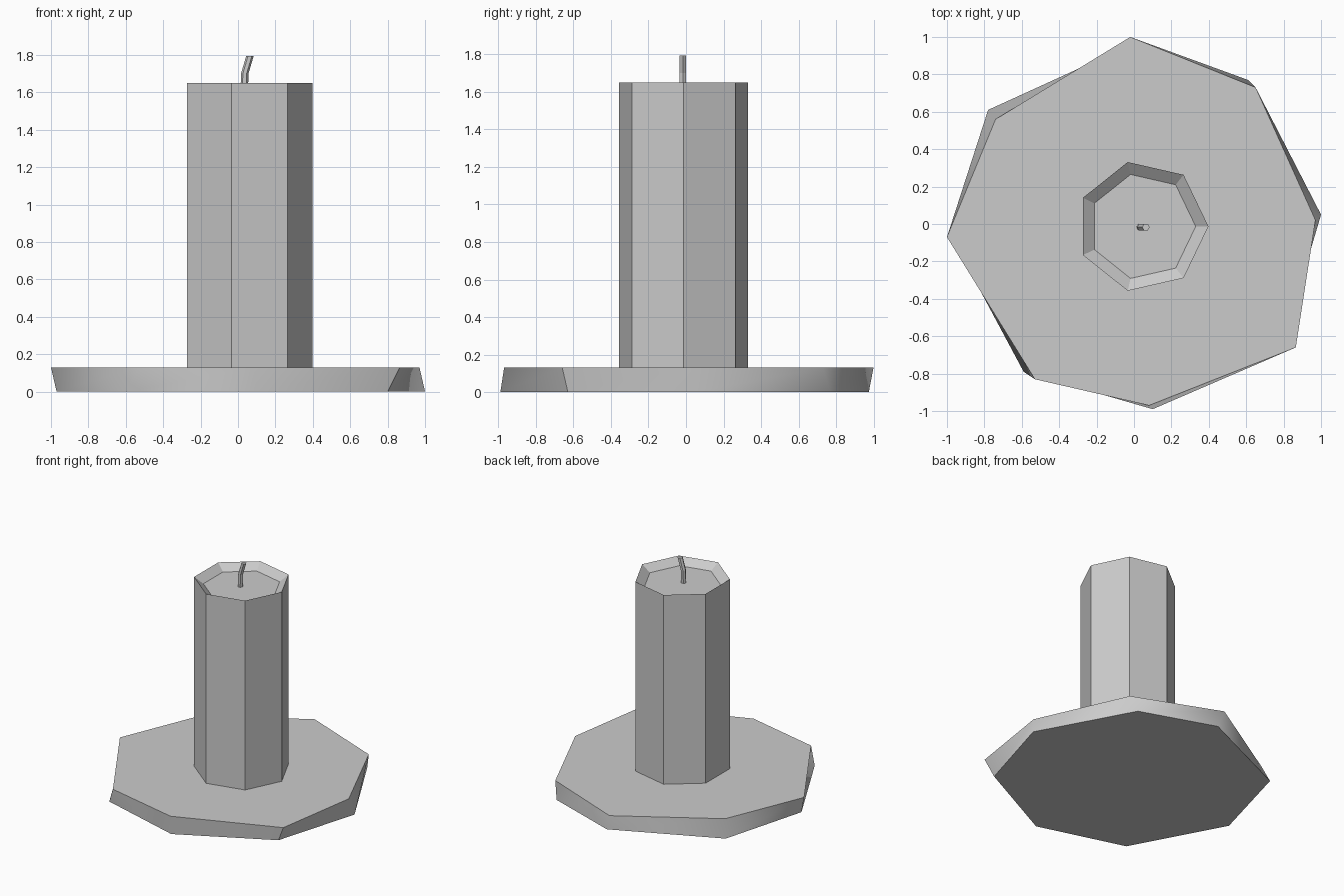
import bpy
from math import cos, sin, tau, radians

cube = bpy.data.objects.get("Cube")
if cube:
    bpy.data.objects.remove(cube)

grey = bpy.data.materials.new("plain_grey")
grey.use_nodes = True
COLOUR = (0.6, 0.6, 0.6, 1)
grey.diffuse_color = COLOUR
grey.node_tree.nodes["Principled BSDF"].inputs["Base Color"].default_value = COLOUR


def ring(x, y, z, radius, sides):
    return [(x + radius * cos(tau * i / sides), y + radius * sin(tau * i / sides), z)
            for i in range(sides)]


def loft(name, rings):
    """Skin a stack of counter-clockwise rings and cap both ends."""
    n = len(rings[0])
    faces = [tuple(reversed(range(n)))]
    for k in range(len(rings) - 1):
        for i in range(n):
            j = (i + 1) % n
            faces.append((k * n + i, k * n + j, (k + 1) * n + j, (k + 1) * n + i))
    faces.append(tuple(range((len(rings) - 1) * n, len(rings) * n)))
    mesh = bpy.data.meshes.new(name)
    mesh.from_pydata([p for r in rings for p in r], [], faces)
    mesh.materials.append(grey)
    obj = bpy.data.objects.new(name, mesh)
    bpy.context.collection.objects.link(obj)
    return obj


# Irregular eight-sided base plate, slightly twisted between bottom and top
PLATE_Z = 0.13
bottom = [(1.0, 0.05), (0.61, 0.77), (0.02, 0.975), (-0.78, 0.61),
          (-0.97, -0.08), (-0.59, -0.79), (0.1, -0.99), (0.8, -0.63)]
top = [(0.97, 0.02), (0.65, 0.73), (-0.02, 1.0), (-0.74, 0.56),
       (-1.0, -0.07), (-0.53, -0.83), (0.08, -0.97), (0.865, -0.66)]
plate = loft("base_plate", [[(x, y, 0) for x, y in bottom],
                            [(x, y, PLATE_Z) for x, y in top]])
bpy.ops.object.select_all(action='DESELECT')
plate.select_set(True)
bpy.context.view_layer.objects.active = plate
bpy.ops.object.shade_smooth_by_angle(angle=radians(50))

# Seven-sided candle with a bevelled, sunken top
CX, CY, RIM_Z = 0.045, -0.013, 1.65
loft("candle_body", [ring(CX, CY, PLATE_Z, 0.353, 7),
                     ring(CX, CY, RIM_Z, 0.353, 7),
                     ring(CX, CY, RIM_Z - 0.05, 0.285, 7)])

# Bent wick
bend = [(0.033, 1.59), (0.036, 1.7), (0.064, 1.795)]
loft("wick", [ring(x, -0.017, z, 0.02, 6) for x, z in bend])
